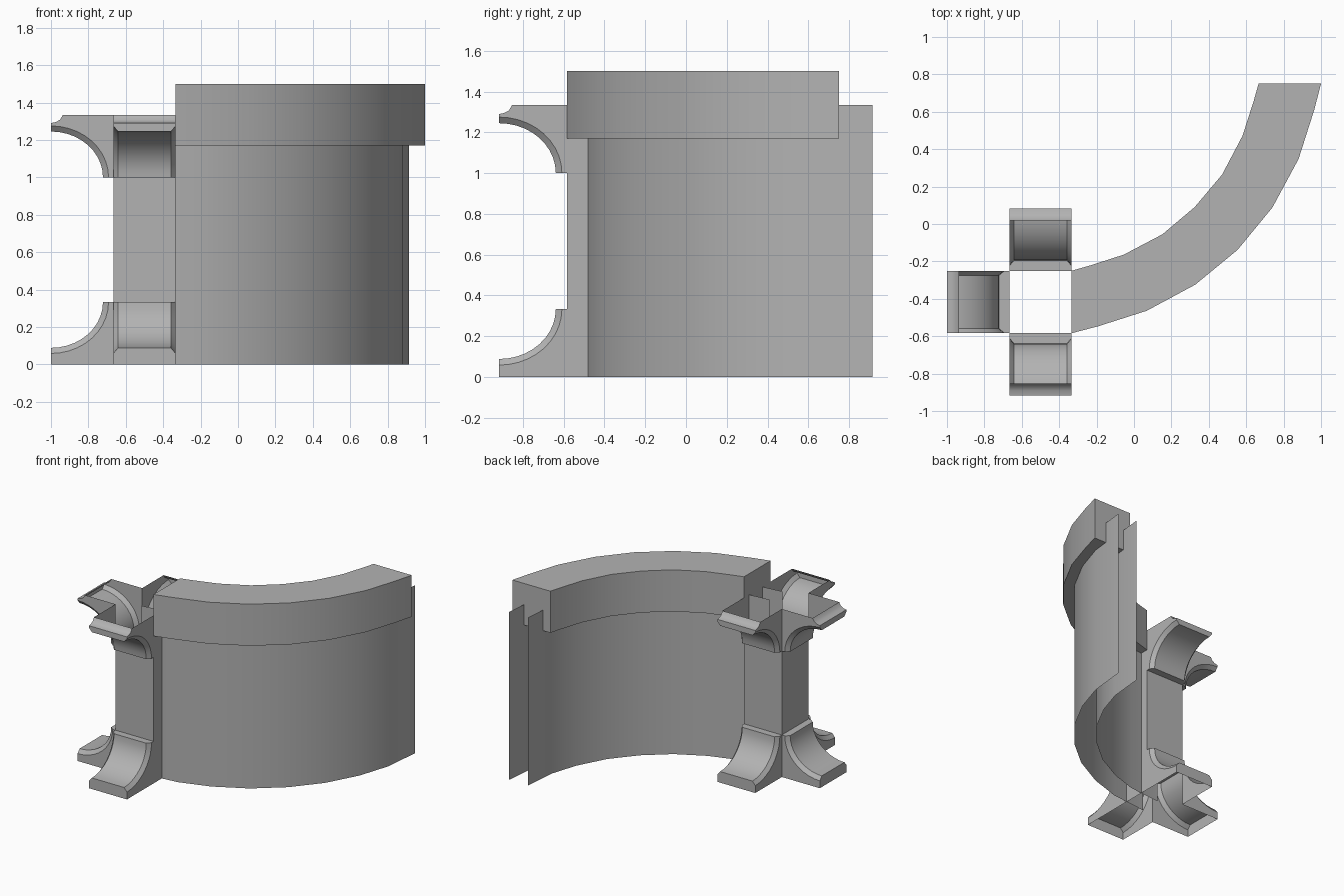
import bpy, bmesh, math
from mathutils import Matrix, Vector

if "Cube" in bpy.data.objects:
    bpy.data.objects.remove(bpy.data.objects["Cube"])

stone = bpy.data.materials.new("grey_stone")
stone.use_nodes = True
grey = (0.45, 0.45, 0.45, 1)
stone.diffuse_color = grey
stone.node_tree.nodes["Principled BSDF"].inputs["Base Color"].default_value = grey

UNIT = 1 / 3            # module of the kit
HALF = UNIT / 2         # half the column width
TOP = 4 * UNIT          # height of column and wall
COLUMN = Vector((-0.5, -0.4167, 0))
MIDDLE = Vector((0.333, 0.083))


def finish(name, bm, recalc=True):
    if recalc:
        bmesh.ops.recalc_face_normals(bm, faces=bm.faces[:])
    mesh = bpy.data.meshes.new(name)
    bm.to_mesh(mesh)
    bm.free()
    mesh.materials.append(stone)
    obj = bpy.data.objects.new(name, mesh)
    bpy.context.collection.objects.link(obj)
    bpy.ops.object.select_all(action='DESELECT')
    obj.select_set(True)
    bpy.context.view_layer.objects.active = obj
    bpy.ops.object.shade_smooth_by_angle(angle=math.radians(30))
    return obj


def bridge(bm, a, b):
    for i in range(len(a) - 1):
        bm.faces.new((a[i], a[i + 1], b[i + 1], b[i]))


def full_path(half):
    """Mirror half a path across the diagonal of the bend."""
    pts = [(-v, -u) for u, v in reversed(half[1:])] + half
    return [MIDDLE + Vector(p) for p in pts]


def mix(t):
    return [(a[0] + (b[0] - a[0]) * t, a[1] + (b[1] - a[1]) * t)
            for a, b in zip(outer_half, inner_half)]


# Curved plan of the wall, from the middle of the bend to one end
outer_half = [(0.221, -0.221), (0.407, 0.005), (0.547, 0.265), (0.63, 0.525), (0.667, 0.667)]
inner_half = [(-0.008, 0.008), (0.138, 0.181), (0.247, 0.388), (0.307, 0.575), (0.333, 0.667)]

# Cap: solid curved beam over the wall
bm = bmesh.new()
rings = []
for z in (1.17, 1.5):
    rings.append([[bm.verts.new((*p, z)) for p in full_path(h)]
                  for h in (outer_half, inner_half)])
(low_out, low_in), (top_out, top_in) = rings
bridge(bm, low_out, top_out)
bridge(bm, top_out, top_in)
bridge(bm, top_in, low_in)
bridge(bm, low_in, low_out)
for i in (0, -1):
    bm.faces.new((low_out[i], top_out[i], top_in[i], low_in[i]))
finish("wall_cap", bm)

# Wall: two open skins that run past both ends of the cap
for name, t, end in (("wall_outer_skin", 0.25, 0.58), ("wall_inner_skin", 0.75, 0.414)):
    path = full_path(mix(t)[:-1] + [(end, 0.833)])
    if t > 0.5:
        path.reverse()
    bm = bmesh.new()
    low, high = ([bm.verts.new((*p, z)) for p in path] for z in (0, TOP))
    bridge(bm, low, high)
    finish(name, bm, recalc=False)

# Column: hollow shaft, with the wall side running full height
bm = bmesh.new()
corners = [(HALF, -HALF), (HALF, HALF), (-HALF, HALF), (-HALF, -HALF)]
for i in range(4):
    a, b = corners[i], corners[(i + 1) % 4]
    z0, z1 = (0, TOP) if i == 0 else (UNIT, 3 * UNIT)
    bm.faces.new([bm.verts.new(COLUMN + Vector((*p, z)))
                  for p, z in ((a, z0), (b, z0), (b, z1), (a, z1))])
finish("column_shaft", bm, recalc=False)


def bracket(name, angle, foot):
    """Hollow flared bracket with a concave, chamfered face."""
    def arc(grow):
        steps = [math.pi / 2 * k / 10 for k in range(11)]
        return [(UNIT - (0.278 + grow) * math.cos(s), 1 + (0.245 + grow) * math.sin(s))
                for s in steps]

    lip = [(UNIT, TOP)] if foot else [(UNIT, 1.29), (0.308, 1.295), (0.285, 1.308), (0.27, TOP)]
    turn = Matrix.Translation(COLUMN) @ Matrix.Rotation(angle, 4, 'Z')
    bm = bmesh.new()

    def rail(points, w):
        return [bm.verts.new(turn @ Vector((HALF + d, w, TOP - z if foot else z)))
                for d, z in points]

    inset = HALF - 0.025
    root = [(0, 1.0)]
    left, right = (rail(root + arc(0.03) + lip, s * HALF) for s in (-1, 1))
    in_left, in_right = (rail(root + arc(0), s * inset) for s in (-1, 1))
    n = len(in_left)
    bridge(bm, left[:n], in_left)
    bridge(bm, in_left, in_right)
    bridge(bm, in_right, right[:n])
    bm.faces.new((left[n - 1], in_left[-1], in_right[-1], right[n - 1]))
    bridge(bm, left[n - 1:], right[n - 1:])
    # flat side panels
    for side, w in ((left, -HALF), (right, HALF)):
        bm.faces.new(side + rail([(0, TOP)], w))
    # make the skin face away from the hollow
    bmesh.ops.recalc_face_normals(bm, faces=bm.faces[:])
    bm.faces.ensure_lookup_table()
    panel = bm.faces[-1]
    panel.normal_update()
    if panel.normal.dot(turn.to_3x3() @ Vector((0, 1, 0))) < 0:
        bmesh.ops.reverse_faces(bm, faces=bm.faces[:])
    finish(name, bm, recalc=False)


for side, angle in (("front", -math.pi / 2), ("back", math.pi / 2), ("right", math.pi)):
    bracket(side + "_foot", angle, True)
    bracket(side + "_capital", angle, False)
